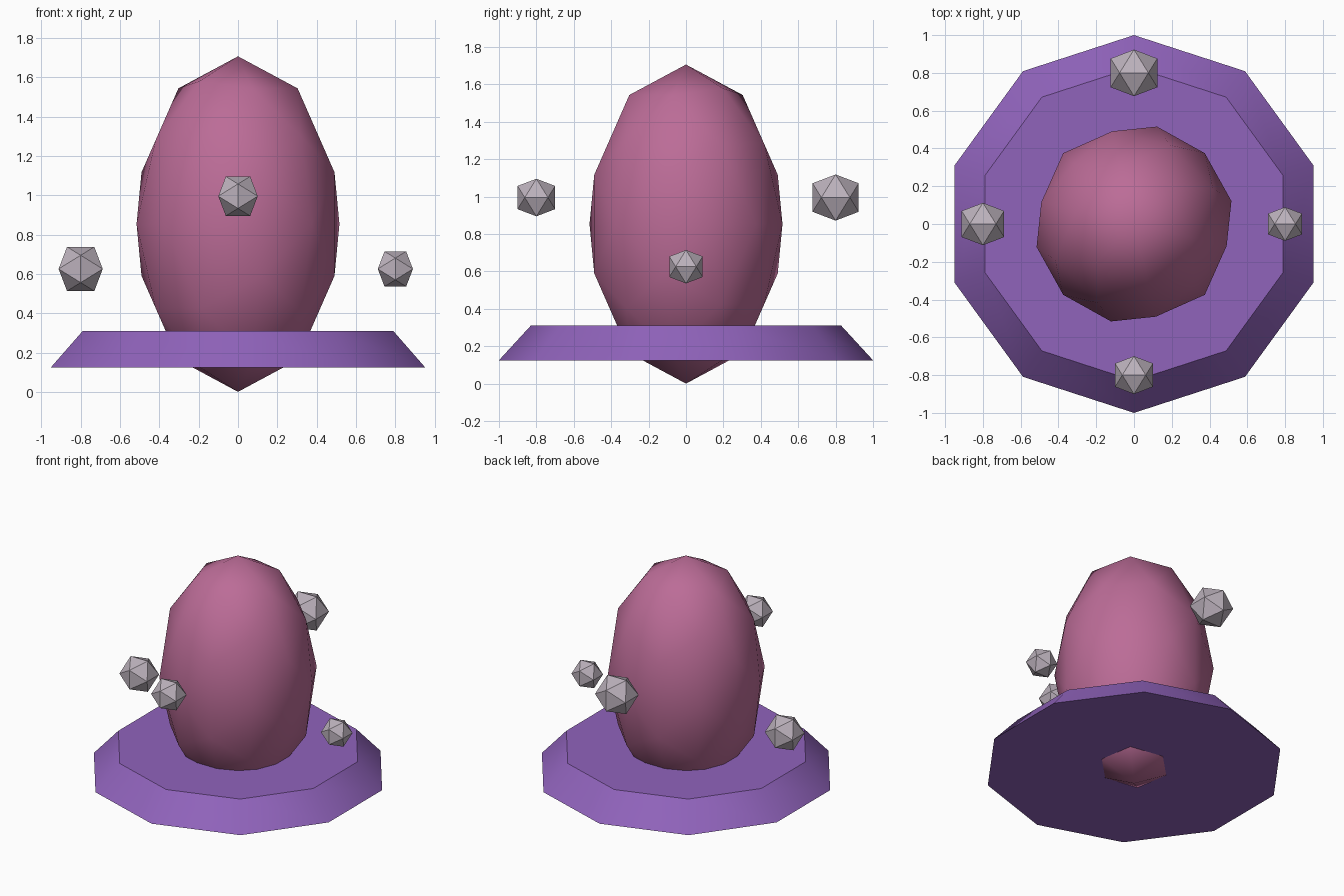
import bpy, bmesh
from math import radians, sqrt
from mathutils import Matrix

if "Cube" in bpy.data.objects:
    bpy.data.objects.remove(bpy.data.objects["Cube"])


def material(name, rgb):
    mat = bpy.data.materials.new(name)
    mat.diffuse_color = (*rgb, 1)
    mat.use_nodes = True
    mat.node_tree.nodes["Principled BSDF"].inputs["Base Color"].default_value = mat.diffuse_color
    return mat


def finish(bm, name, mat):
    bmesh.ops.recalc_face_normals(bm, faces=bm.faces[:])
    mesh = bpy.data.meshes.new(name)
    bm.to_mesh(mesh)
    bm.free()
    mesh.materials.append(mat)
    obj = bpy.data.objects.new(name, mesh)
    bpy.context.collection.objects.link(obj)
    return obj


def icosahedron():
    """Unit icosahedron with edge midpoints on the x, y and z axes."""
    phi = (1 + sqrt(5)) / 2
    bm = bmesh.new()
    for s in (-1, 1):
        for t in (-phi, phi):
            for co in ((t, s, 0), (s, 0, t), (0, t, s)):
                bm.verts.new(co).co.normalize()
    bmesh.ops.convex_hull(bm, input=bm.verts[:])
    return bm


pink = material("egg_pink", (0.50, 0.15, 0.31))
purple = material("base_purple", (0.28, 0.125, 0.50))
pale = material("stone_grey", (0.50, 0.44, 0.50))

# Egg: once-subdivided icosahedron, stretched upward and smooth shaded
bm = icosahedron()
bmesh.ops.subdivide_edges(bm, edges=bm.edges[:], cuts=1, use_grid_fill=True)
for v in bm.verts:
    v.co.normalize()
bm.transform(Matrix.Translation((0, 0, 0.853))
             @ Matrix.Diagonal((0.53, 0.53, 0.853, 1))
             @ Matrix.Rotation(radians(45), 4, 'Z'))
egg = finish(bm, "egg", pink)
egg.data.shade_smooth()

# Base: ten-sided tapered plinth with a corner on the y axis
bpy.ops.mesh.primitive_cone_add(vertices=10, radius1=1.0, radius2=0.83,
                                depth=0.185, location=(0, 0, 0.2175))
base = bpy.context.object
base.name = base.data.name = "base"
base.data.materials.append(purple)
bpy.ops.object.shade_smooth_by_angle(angle=radians(30))

# Floating stones: four flat-faced icosahedra of growing size
stones = (("right", 0.8, 0, 0.625, 0.105), ("front", 0, -0.8, 0.995, 0.118),
          ("left", -0.8, 0, 0.625, 0.132), ("back", 0, 0.8, 0.995, 0.145))
for side, x, y, z, r in stones:
    bm = icosahedron()
    bm.transform(Matrix.Translation((x, y, z)) @ Matrix.Scale(r, 4))
    finish(bm, f"floating_stone_{side}", pale)
